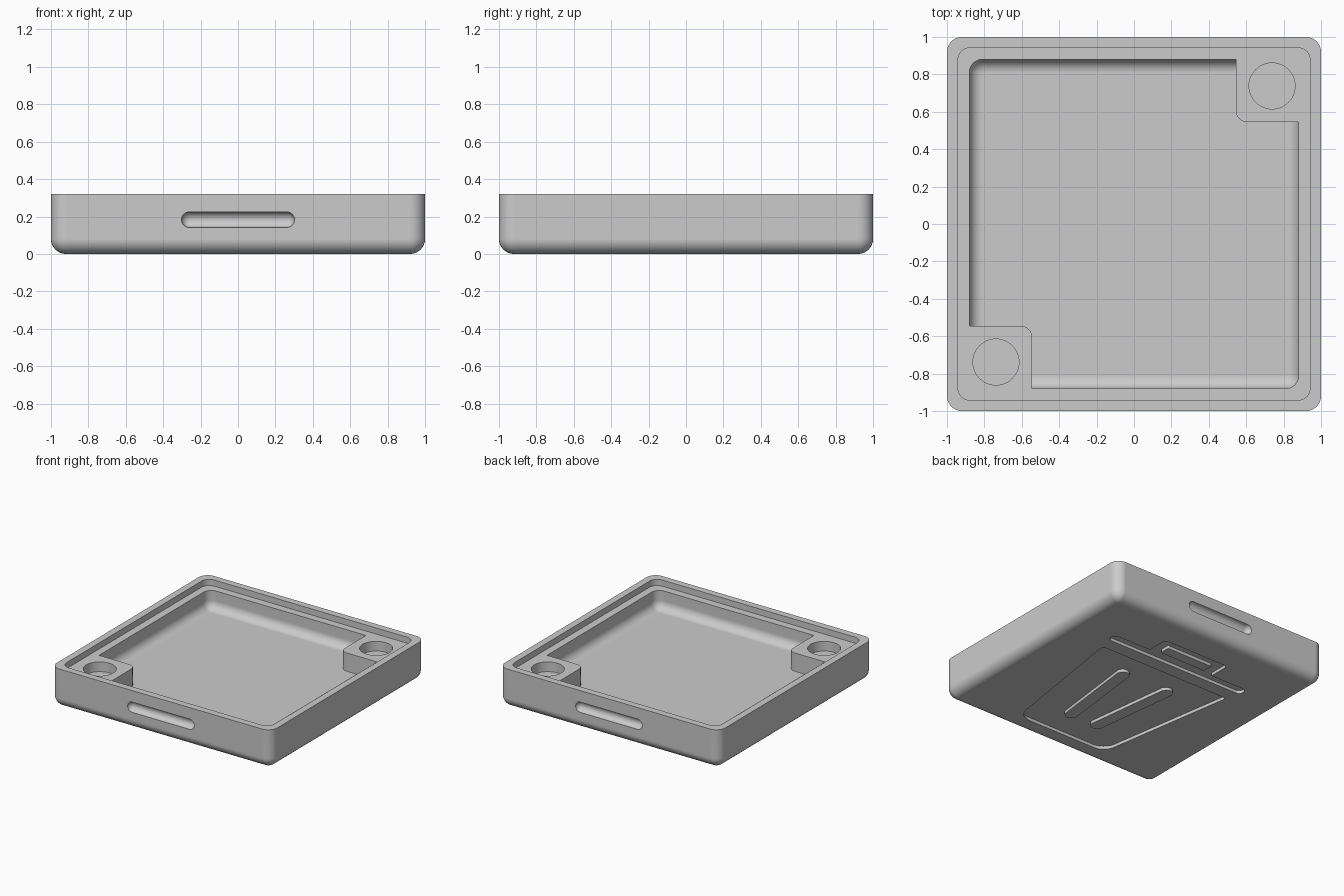
import bpy
import bmesh
from math import sin, cos, pi, radians
from mathutils import Vector
from mathutils.geometry import convex_hull_2d

cube = bpy.data.objects.get("Cube")
if cube:
    bpy.data.objects.remove(cube, do_unlink=True)

HEIGHT, LEDGE, FLOOR = 0.32, 0.27, 0.12
FILLET, ENGRAVE = 0.08, 0.025

grey = bpy.data.materials.new("plain_grey")
grey.use_nodes = True
colour = (0.6, 0.6, 0.6, 1)
grey.diffuse_color = colour
grey.node_tree.nodes["Principled BSDF"].inputs["Base Color"].default_value = colour


def loft(name, rings):
    """Skin a list of equal-length rings and cap both ends."""
    bm = bmesh.new()
    loops = [[bm.verts.new(p) for p in ring] for ring in rings]
    n = len(loops[0])
    for a, b in zip(loops, loops[1:]):
        for i in range(n):
            j = (i + 1) % n
            bm.faces.new((a[i], a[j], b[j], b[i]))
    bm.faces.new(loops[0])
    bm.faces.new(loops[-1])
    bmesh.ops.recalc_face_normals(bm, faces=bm.faces)
    mesh = bpy.data.meshes.new(name)
    bm.to_mesh(mesh)
    bm.free()
    mesh.materials.append(grey)
    obj = bpy.data.objects.new(name, mesh)
    bpy.context.collection.objects.link(obj)
    return obj


def rounded_square(half, radius, z, steps=8):
    radius = max(radius, 0.004)
    c = half - radius
    ring = []
    for q, (sx, sy) in enumerate([(1, 1), (-1, 1), (-1, -1), (1, -1)]):
        for i in range(steps + 1):
            a = (q + i / steps) * pi / 2
            ring.append((sx * c + radius * cos(a), sy * c + radius * sin(a), z))
    return ring


def disc_prism(name, discs, z0, z1, sides=48):
    """Upright prism around the hull of some discs (x, y, radius)."""
    pts = [Vector((x + r * cos(2 * pi * i / sides), y + r * sin(2 * pi * i / sides)))
           for x, y, r in discs for i in range(sides)]
    outline = [pts[i] for i in convex_hull_2d(pts)]
    return loft(name, [[(p.x, p.y, z) for p in outline] for z in (z0, z1)])


def capsule(name, half, radius, y, z, sides=32, steps=8):
    """Round-ended bar along x."""
    stations = []
    for end in (-1, 1):
        for i in range(steps + 1):
            a = pi / 2 * (i / steps if end > 0 else i / steps - 1)
            stations.append((end * (half - radius) + radius * sin(a),
                             max(radius * cos(a), 0.001)))
    return loft(name, [[(x, y + r * cos(2 * pi * k / sides), z + r * sin(2 * pi * k / sides))
                        for k in range(sides)] for x, r in stations])


def combine(target, tool, operation):
    tool.hide_render = True
    mod = target.modifiers.new(tool.name, 'BOOLEAN')
    mod.operation = operation
    mod.solver = 'EXACT'
    mod.object = tool
    bpy.context.view_layer.objects.active = target
    bpy.ops.object.modifier_apply(modifier=mod.name)
    bpy.data.objects.remove(tool, do_unlink=True)


# Tray shell: rounded underside, outer wall, rim, ledge, pocket wall, floor
quarter = [i / 8 * pi / 2 for i in range(9)]
rings = []
for a in quarter:
    inset = FILLET * (1 - sin(a))
    rings.append(rounded_square(1 - inset, FILLET - inset, FILLET * (1 - cos(a))))
rings.append(rounded_square(1, FILLET, HEIGHT))
rings.append(rounded_square(0.943, 0.07, HEIGHT))
rings.append(rounded_square(0.943, 0.07, LEDGE))
rings.append(rounded_square(0.88, 0.07, LEDGE))
for a in quarter:
    inset = 0.07 * (1 - cos(a))
    rings.append(rounded_square(0.88 - inset, 0.07 - inset, FLOOR + 0.07 * (1 - sin(a))))
tray = loft("tray", rings)

# Corner posts with round sockets, and a grip slot in the front and back walls
for s in (1, -1):
    post = [(s * x, s * y, r) for x, y, r in
            [(0.605, 0.605, 0.06), (0.9, 0.555, 0.01), (0.9, 0.9, 0.01), (0.555, 0.9, 0.01)]]
    combine(tray, disc_prism("corner_post", post, FLOOR - 0.06, LEDGE), 'UNION')
    socket = [(s * 0.738, s * 0.738, 0.123)]
    combine(tray, disc_prism("post_socket", socket, LEDGE - 0.08, HEIGHT), 'DIFFERENCE')
    combine(tray, capsule("grip_slot", 0.302, 0.042, s, 0.183), 'DIFFERENCE')


def mirrored(discs):
    return [(s * x, y, r) for x, y, r in discs for s in (1, -1)]


# Bin-shaped recess in the underside: body, lid and handle, with raised islands
recesses = {
    "bin_body": mirrored([(0.575, 0.33, 0.02), (0.31, -0.72, 0.12)]),
    "bin_lid": mirrored([(0.6, 0.5, 0.04)]),
    "bin_handle": mirrored([(0.27, 0.69, 0.03), (0.27, 0.52, 0.03)]),
}
for name, discs in recesses.items():
    combine(tray, disc_prism(name, discs, -0.05, ENGRAVE), 'DIFFERENCE')
islands = {
    "handle_gap": mirrored([(0.2, 0.635, 0.01), (0.2, 0.57, 0.01)]),
    "left_rib": [(0.21, 0.12, 0.05), (0.125, -0.575, 0.05)],
    "right_rib": [(-0.21, 0.12, 0.05), (-0.125, -0.575, 0.05)],
}
for name, discs in islands.items():
    combine(tray, disc_prism(name, discs, 0, ENGRAVE + 0.02), 'UNION')

# Smooth fillets, crisp edges
for o in bpy.context.selected_objects:
    o.select_set(False)
tray.select_set(True)
bpy.context.view_layer.objects.active = tray
bpy.ops.object.shade_smooth_by_angle(angle=radians(30))
weighted = tray.modifiers.new("weighted_normals", 'WEIGHTED_NORMAL')
weighted.keep_sharp = True
